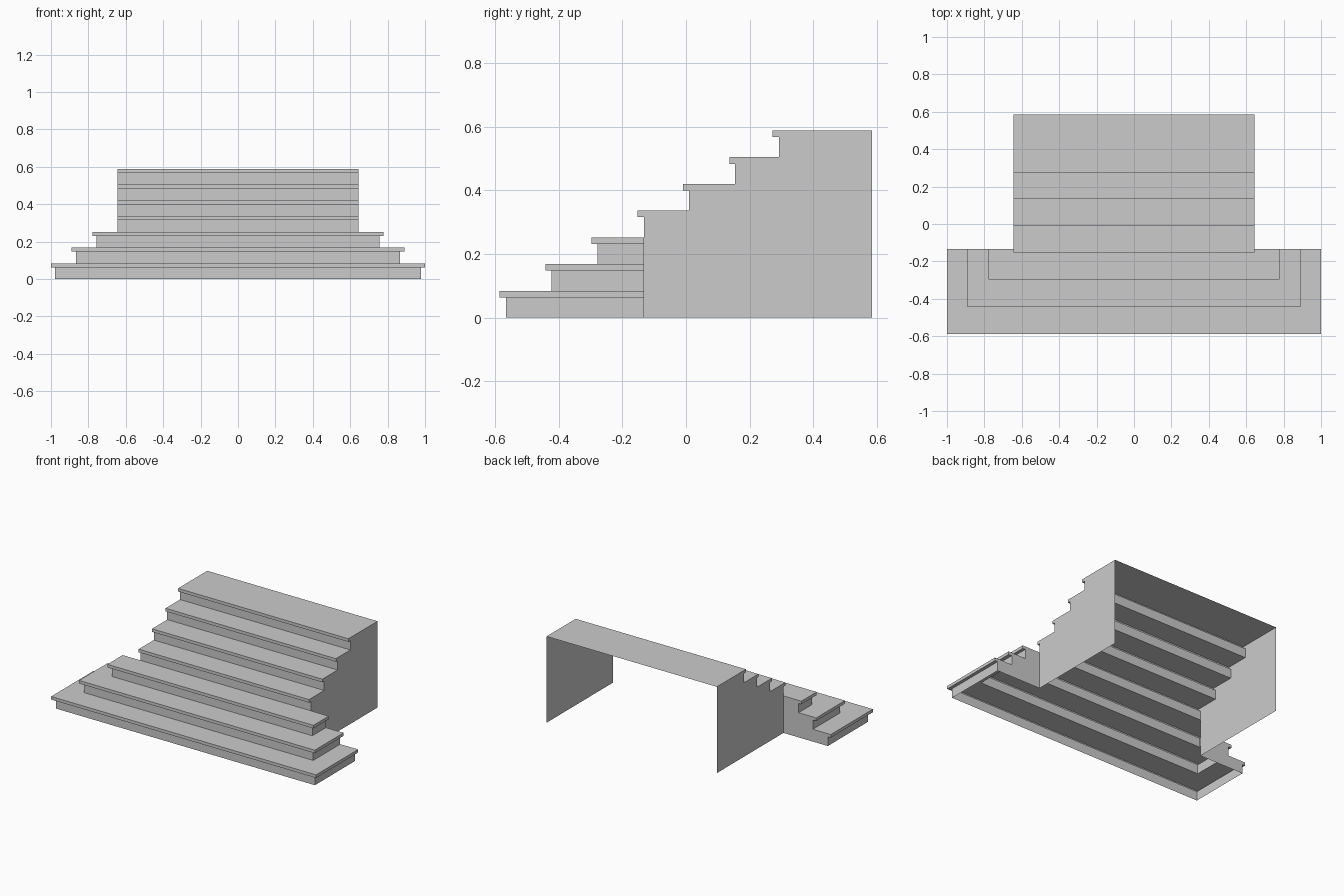
import bpy, bmesh

if "Cube" in bpy.data.objects:
    bpy.data.objects.remove(bpy.data.objects["Cube"])

RISE, LIP = 0.0842, 0.021      # step height, nosing thickness
MID = -0.133                   # plane where the wide steps meet the upper flight
BACK, HALF = 0.586, 0.643      # back edge and half width of the upper flight


def finish(name, bm):
    bmesh.ops.remove_doubles(bm, verts=bm.verts, dist=1e-5)
    bmesh.ops.recalc_face_normals(bm, faces=bm.faces)
    mesh = bpy.data.meshes.new(name)
    bm.to_mesh(mesh)
    bm.free()
    bpy.context.collection.objects.link(bpy.data.objects.new(name, mesh))


def loft(bm, rows):
    for a, b in zip(rows, rows[1:]):
        for i in range(len(a) - 1):
            bm.faces.new((a[i], a[i + 1], b[i + 1], b[i]))


# Lower steps: U-shaped risers and treads wrapping round three sides
# (riser half width, riser y, nosing half width, nosing y)
wide_steps = [(0.978, -0.567, 1.0, -0.587),
              (0.865, -0.424, 0.89, -0.443),
              (0.757, -0.279, 0.778, -0.298)]
bm = bmesh.new()
rows = []
for i, (rw, ry, nw, ny) in enumerate(wide_steps):
    top = (i + 1) * RISE
    for w, y, z in ((rw, ry, i * RISE), (rw, ry, top - LIP),
                    (nw, ny, top - LIP), (nw, ny, top)):
        rows.append([bm.verts.new(p) for p in
                     ((-w, MID, z), (-w, y, z), (w, y, z), (w, MID, z))])
loft(bm, rows)
# third tread, with its back edge split where the upper flight begins
inner = [bm.verts.new((s * HALF, MID, 3 * RISE)) for s in (-1, 1)]
last = rows[-1]
bm.faces.new((last[0], last[1], last[2], last[3], inner[1], inner[0]))
# closed backs of the two wings
for side, col, v in ((-1, 0, inner[0]), (1, 3, inner[1])):
    foot = bm.verts.new((side * HALF, MID, 0))
    bm.faces.new([r[col] for r in rows] + [v, foot])
finish("lower_wraparound_steps", bm)

# Upper flight: stepped strip with two side walls, open behind and below
straight_steps = [(-0.133, -0.153), (0.01, -0.009), (0.155, 0.137), (0.293, 0.272)]
profile = []
for i, (ry, ny) in enumerate(straight_steps, 3):
    top = (i + 1) * RISE
    profile += [(ry, i * RISE), (ry, top - LIP), (ny, top - LIP), (ny, top)]
profile.append((BACK, 7 * RISE))
bm = bmesh.new()
rows = [[bm.verts.new((s * HALF, y, z)) for s in (-1, 1)] for y, z in profile]
loft(bm, rows)
for col, s in ((0, -1), (1, 1)):
    base = [bm.verts.new((s * HALF, y, 0)) for y in (BACK, MID)]
    bm.faces.new([r[col] for r in rows] + base)
finish("upper_flight", bm)
